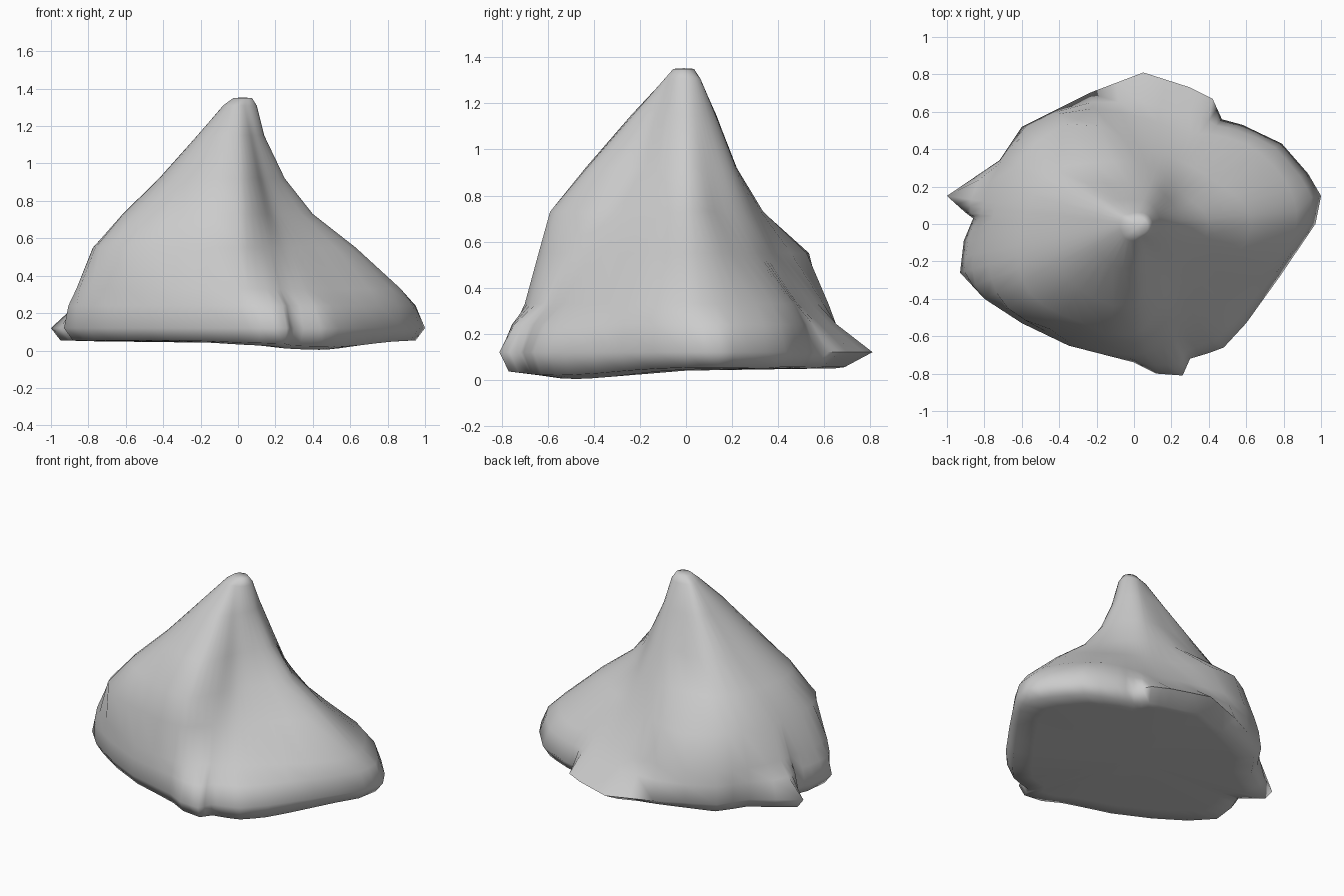
import bpy, bmesh, math

if "Cube" in bpy.data.objects:
    bpy.data.objects.remove(bpy.data.objects["Cube"])

# Irregular foot outline seen from above
foot = [(1.0, .15), (.97, 0), (.78, -.28), (.6, -.53), (.48, -.66), (.4, -.69), (.3, -.72),
        (.26, -.81), (.12, -.8), (0, -.74), (-.35, -.65), (-.6, -.53), (-.8, -.4), (-.93, -.26),
        (-.91, -.09), (-.86, .03), (-.9, .06), (-1, .15), (-.72, .34), (-.6, .52), (-.24, .7),
        (.05, .81), (.3, .73), (.42, .67), (.47, .56), (.58, .53), (.79, .43), (.93, .27)]

# Height contours: radius every 30 degrees, anticlockwise from +x
contours = {
    .33: [.87, .77, .57, .58, .70, .78, .83, .93, .75, .70, .64, .68],
    .55: [.63, .48, .41, .42, .63, .70, .76, .82, .68, .64, .50, .51],
    .73: [.40, .31, .31, .33, .38, .53, .59, .67, .60, .59, .37, .34],
    .92: [.25, .23, .23, .22, .25, .38, .41, .46, .45, .43, .26, .23],
    1.15: [.14, .14, .14, .13, .15, .20, .21, .24, .25, .23, .16, .14],
    1.31: [.10, .09, .07, .06, .06, .08, .08, .08, .09, .09, .09, .10],
}


def radius(row, angle):
    """Smooth periodic (Catmull-Rom) lookup of a contour."""
    t = (angle / math.tau * 12) % 12
    i = int(t)
    f = t - i
    a, b, c, d = (row[(i + k) % 12] for k in (-1, 0, 1, 2))
    return b + .5 * f * (c - a + f * (2*a - 5*b + 4*c - d + f * (3*(b - c) + d - a)))


def floor_z(x, y):
    """Slightly uneven underside, lowest at the front right."""
    return .05 - .05 * math.exp(-((x - .35) ** 2 + (y + .4) ** 2) / .15)


# Split each foot edge to get the columns of the mesh
columns = []
for (x, y), (u, v) in zip(foot, foot[1:] + foot[:1]):
    columns += [(x, y), ((x + u) / 2, (y + v) / 2)]
angles = [math.atan2(y, x) for x, y in columns]

# Stack of rings from underside to summit
under, lip = [], []
for (x, y), a in zip(columns, angles):
    back = max(0, min(1, (y - .5) / .25))          # the back edge is thin
    s = .95 - .1 * back
    under.append((x * s, y * s, floor_z(x * s, y * s) + .005))
    w = .65 - .3 * back
    full = math.hypot(x, y)
    r = (1 - w) * min(radius(contours[.33], a), full) + w * full
    if x < -.85 and y > -.05:
        r = min(r, .88)                            # keep the left spike low
    lip.append((r * math.cos(a), r * math.sin(a), .24))
rings = [[(x * .8, y * .8, floor_z(x * .8, y * .8)) for x, y in columns], under,
         [(x, y, .12) for x, y in columns], lip]
for z, row in contours.items():
    ring = []
    for (x, y), a in zip(columns, angles):
        r = min(radius(row, a), .98 * math.hypot(x, y))
        ring.append((r * math.cos(a), r * math.sin(a), z))
    rings.append(ring)
rings.append([(.025 + .05 * math.cos(a), -.01 + .045 * math.sin(a), 1.35) for a in angles])

# Rock body
bm = bmesh.new()
loops = [[bm.verts.new(p) for p in ring] for ring in rings]
n = len(columns)
for low, high in zip(loops, loops[1:]):
    for i in range(n):
        j = (i + 1) % n
        bm.faces.new((low[i], low[j], high[j], high[i]))
for loop, tip in ((loops[0], (0, 0, .04)), (loops[-1], (.025, -.01, 1.353))):
    centre = bm.verts.new(tip)
    for i in range(n):
        bm.faces.new((loop[i], loop[(i + 1) % n], centre))
bmesh.ops.recalc_face_normals(bm, faces=bm.faces)
mesh = bpy.data.meshes.new("rock_peak")
bm.to_mesh(mesh)
bm.free()
rock = bpy.data.objects.new("rock_peak", mesh)
bpy.context.collection.objects.link(rock)
bpy.context.view_layer.objects.active = rock
rock.select_set(True)
bpy.ops.object.shade_smooth_by_angle(angle=math.radians(75))
